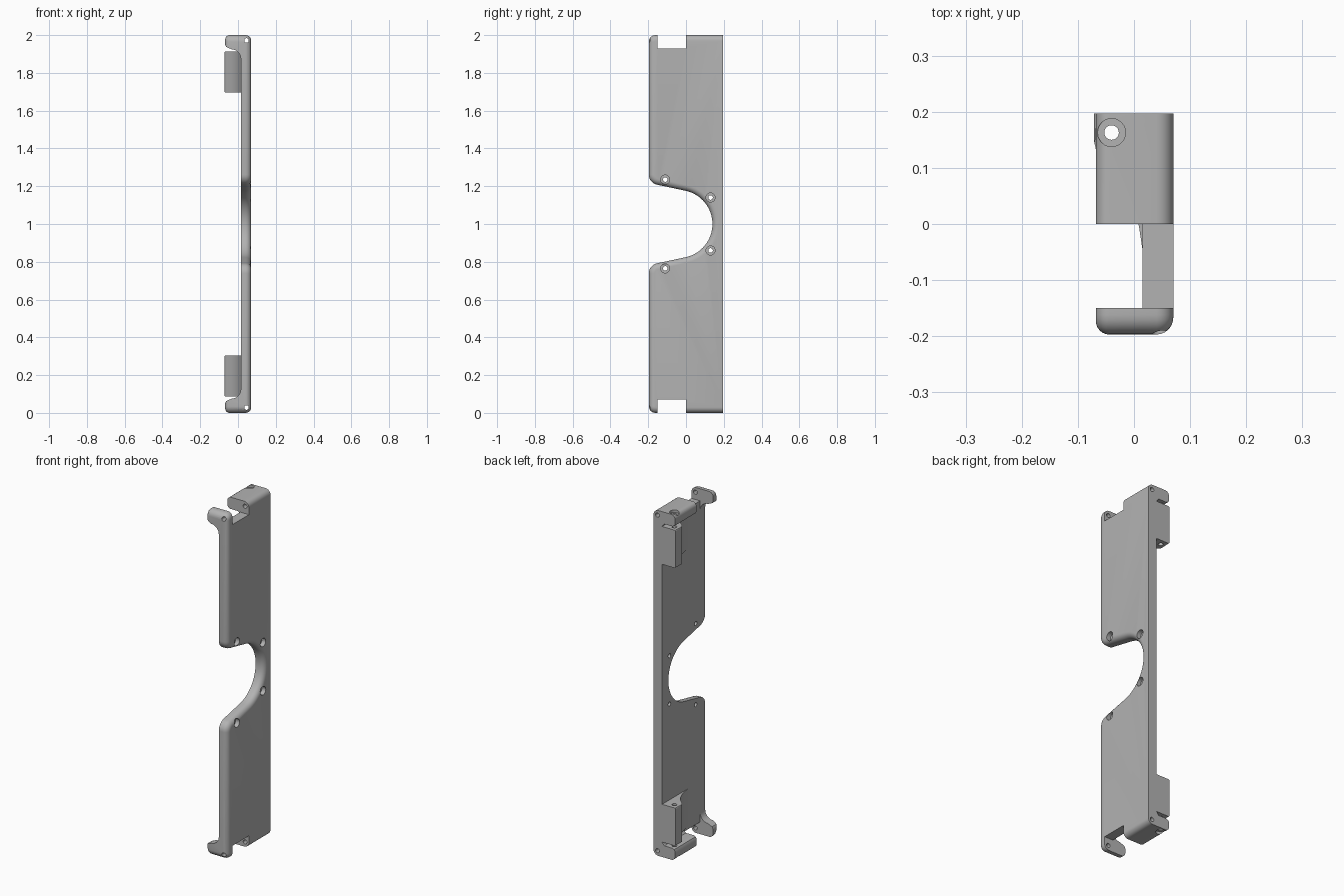
import bpy, bmesh, math
from mathutils import Vector

if "Cube" in bpy.data.objects:
    bpy.data.objects.remove(bpy.data.objects["Cube"])

grey = bpy.data.materials.new("plain grey")
grey.use_nodes = True
grey.diffuse_color = (0.45, 0.45, 0.45, 1)
grey.node_tree.nodes["Principled BSDF"].inputs["Base Color"].default_value = grey.diffuse_color


def prism(name, pts, lo, hi, axis):
    """Extrude a 2D outline along an axis (x: y,z  y: x,z  z: x,y)."""
    place = {"x": lambda a, b, t: (t, a, b),
             "y": lambda a, b, t: (a, t, b),
             "z": lambda a, b, t: (a, b, t)}[axis]
    bm = bmesh.new()
    face = bm.faces.new([bm.verts.new(place(a, b, lo)) for a, b in pts])
    ext = bmesh.ops.extrude_face_region(bm, geom=[face])
    move = Vector(place(0, 0, hi - lo))
    bmesh.ops.translate(bm, vec=move, verts=[v for v in ext["geom"] if isinstance(v, bmesh.types.BMVert)])
    bmesh.ops.recalc_face_normals(bm, faces=bm.faces)
    mesh = bpy.data.meshes.new(name)
    bm.to_mesh(mesh)
    bm.free()
    obj = bpy.data.objects.new(name, mesh)
    mesh.materials.append(grey)
    bpy.context.collection.objects.link(obj)
    return obj


def round_edges(obj, rule, radius, segments=6):
    bm = bmesh.new()
    bm.from_mesh(obj.data)
    edges = [e for e in bm.edges if rule(e.verts[0].co, e.verts[1].co)]
    bmesh.ops.bevel(bm, geom=edges, offset=radius, segments=segments, profile=0.5, affect="EDGES")
    bm.to_mesh(obj.data)
    bm.free()


def cut(obj, cutter):
    cutter.hide_render = True
    mod = obj.modifiers.new("cut", "BOOLEAN")
    mod.operation, mod.solver, mod.object = "DIFFERENCE", "EXACT", cutter
    bpy.context.view_layer.objects.active = obj
    bpy.ops.object.modifier_apply(modifier=mod.name)
    bpy.data.objects.remove(cutter)


def box(a0, a1, b0, b1):
    return [(a0, b0), (a1, b0), (a1, b1), (a0, b1)]


def circle(a, b, r, n=24):
    return [(a + r * math.cos(2 * math.pi * i / n), b + r * math.sin(2 * math.pi * i / n)) for i in range(n)]


def arc(a, b, r, start, end, n):
    angles = [math.radians(start + (end - start) * i / n) for i in range(n + 1)]
    return [(a + r * math.cos(t), b + r * math.sin(t)) for t in angles]


def mirrored(pts):
    """Add the lower half, reflected about mid height."""
    return pts + [(a, 2 - b) for a, b in reversed(pts)]


FRONT, BACK, LEFT, RIGHT, INNER = -0.197, 0.197, 0.07, -0.068, 0.015

# Outer body with the rounded waist opening at the front
upper = [(BACK, 2)]
upper += arc(FRONT + 0.035, 1.965, 0.035, 90, 180, 6)
upper += arc(FRONT + 0.055, 1.262, 0.055, 180, 258, 8)
waist = arc(-0.04, 1, 0.18, 78, 0, 16)
upper += waist[:-1]
outline = upper + [waist[-1]] + [(a, 2 - b) for a, b in reversed(upper)]
body = prism("mounting_plate", outline, RIGHT, LEFT, "x")
for side, radius in ((LEFT, 0.03), (RIGHT, 0.024)):
    round_edges(body, lambda p, q: abs(p.x - side) < 1e-4 and abs(q.x - side) < 1e-4
                and min(p.y, q.y) < BACK - 1e-3, radius)

# Hollow out the inner side, leaving filleted front tabs and end flanges
lip = [(-0.05, 1.932), (-0.062, 1.937), (-0.068, 1.948), (-0.1, 1.948)]
tab_inside = arc(-0.035, 1.875, 0.05, 0, 90, 8) + lip
flange_inside = [(INNER, 1.915), (0, 1.932)] + lip
cut(body, prism("tab_cutter", mirrored(tab_inside), -0.3, -0.149, "y"))
cut(body, prism("flange_cutter", mirrored(flange_inside), -0.15, 0.3, "y"))

# End notches between tabs and flanges
for z0, z1 in ((1.93, 2.1), (-0.1, 0.07)):
    cut(body, prism("notch_cutter", box(-0.15, 0, z0, z1), -0.2, 0.2, "x"))
    cut(body, prism("inner_notch_cutter", box(-0.2, INNER, z0 - 0.07, z1 + 0.07), -0.15, 0, "y"))

# Counterbored screw holes around the waist
for y, z in ((-0.11, 1.235), (0.13, 1.14)):
    for height in (z, 2 - z):
        cut(body, prism("screw_cutter", circle(y, height, 0.012), -0.1, 0.1, "x"))
        cut(body, prism("counterbore_cutter", circle(y, height, 0.024), 0.045, 0.1, "x"))

# Long holes through the end tabs and flanges
for z in (1.972, 0.028):
    cut(body, prism("pin_cutter", circle(0.045, z, 0.012), -0.3, 0.3, "y"))

# Vertical holes through both flanges
BOLT = (-0.04, 0.163)
cut(body, prism("bolt_cutter", circle(*BOLT, 0.013), -0.1, 2.1, "z"))
for z0, z1 in ((1.985, 2.1), (-0.1, 0.015)):
    cut(body, prism("bolt_head_cutter", circle(*BOLT, 0.025), z0, z1, "z"))

# Flared clamp blocks beside each flange
flare = [(INNER, BACK), (INNER, -0.045), (0.009, -0.005), (0.0, 0.035), (-0.015, 0.07),
         (-0.035, 0.1), (-0.06, 0.123), (-0.068, 0.133), (-0.071, 0.147), (-0.071, BACK)]
parts = [body]
for name, z0, z1 in (("upper_clamp_block", 1.695, 1.914), ("lower_clamp_block", 0.086, 0.305)):
    block = prism(name, flare, z0, z1, "z")
    round_edges(block, lambda p, q: abs(p.z - q.z) < 1e-4 and max(p.x, q.x) < -0.07, 0.008, 3)
    cut(block, prism("bolt_cutter", circle(*BOLT, 0.013), -0.1, 2.1, "z"))
    parts.append(block)

# Smooth the rounded faces, keep hard edges
for obj in parts:
    bpy.ops.object.select_all(action="DESELECT")
    obj.select_set(True)
    bpy.context.view_layer.objects.active = obj
    bpy.ops.object.shade_smooth_by_angle(angle=math.radians(30))
